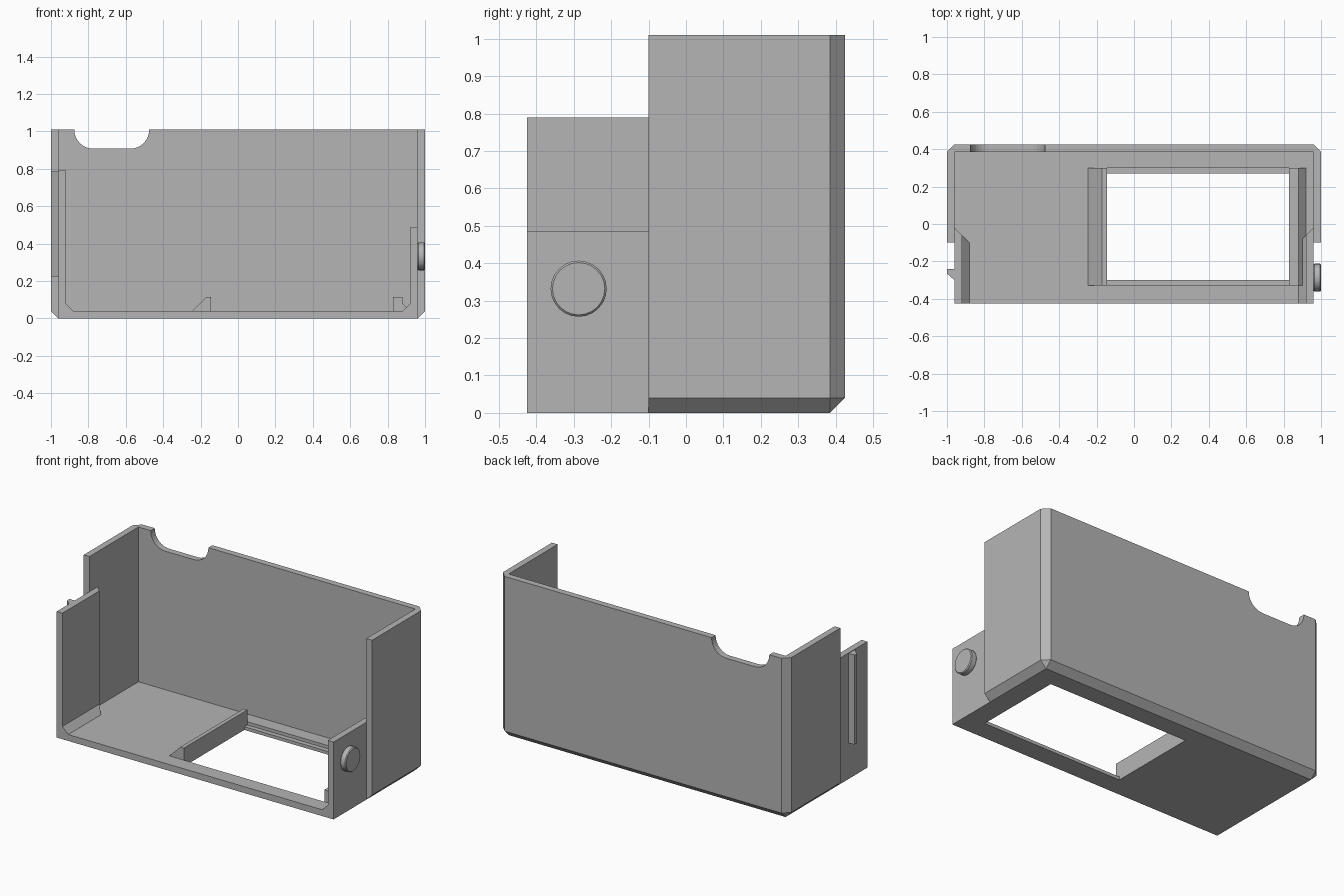
import bpy, bmesh, math

cube = bpy.data.objects.get("Cube")
if cube:
    bpy.data.objects.remove(cube, do_unlink=True)

grey = bpy.data.materials.new("light grey plastic")
grey.use_nodes = True
colour = (0.46, 0.46, 0.46, 1)
grey.diffuse_color = colour
grey.node_tree.nodes["Principled BSDF"].inputs["Base Color"].default_value = colour

W, WALL = 1.0, 0.04          # half width, wall thickness
INNER = W - WALL
FRONT, STEP, BACK, TOP = -0.425, -0.1, 0.425, 1.01


def finish(name, bm):
    bmesh.ops.recalc_face_normals(bm, faces=bm.faces)
    mesh = bpy.data.meshes.new(name)
    bm.to_mesh(mesh)
    bm.free()
    mesh.materials.append(grey)
    obj = bpy.data.objects.new(name, mesh)
    bpy.context.collection.objects.link(obj)
    return obj


def prism(name, pts, lo, hi, axis="y", end=None):
    """Extrude a profile along y (points are x,z) or z (points are x,y)."""
    bm = bmesh.new()

    def place(p, d):
        return (p[0], d, p[1]) if axis == "y" else (p[0], p[1], d)
    a = [bm.verts.new(place(p, lo)) for p in pts]
    b = [bm.verts.new(place(p, end(p) if end else hi)) for p in pts]
    bm.faces.new(a)
    bm.faces.new(b[::-1])
    for i in range(len(pts)):
        j = (i + 1) % len(pts)
        bm.faces.new((a[i], b[i], b[j], a[j]))
    return finish(name, bm)


def box(name, x0, x1, y0, y1, z0, z1):
    return prism(name, [(x0, y0), (x1, y0), (x1, y1), (x0, y1)], z0, z1, "z")


def combine(target, other, operation):
    mod = target.modifiers.new(operation.lower(), "BOOLEAN")
    mod.operation, mod.solver, mod.object = operation, "EXACT", other
    bpy.context.view_layer.objects.active = target
    bpy.ops.object.modifier_apply(modifier=mod.name)
    bpy.data.objects.remove(other, do_unlink=True)


# Outer shell with chamfered bottom and rear corners
case = box("case_shell", -W, W, STEP, BACK, 0, TOP)
bm = bmesh.new()
bm.from_mesh(case.data)


def chamfered(edge):
    mid = (edge.verts[0].co + edge.verts[1].co) / 2
    sides = [abs(mid.x) > W - 0.01, mid.y > BACK - 0.01, mid.z < 0.01]
    return sum(sides) == 2


bmesh.ops.bevel(bm, geom=[e for e in bm.edges if chamfered(e)],
                offset=WALL, segments=1, affect="EDGES")
bm.to_mesh(case.data)
bm.free()

# Cavity and narrower front floor
combine(case, box("cavity", -INNER, INNER, -1, BACK - WALL, WALL, 2), "DIFFERENCE")
combine(case, box("front_floor", -INNER, INNER, FRONT, 0, 0, WALL), "UNION")

# Front side tabs with tapered rear ends and a filleted foot
for side, height in ((-1, 0.79), (1, 0.485)):
    profile = [(INNER, 0), (0.88, 0), (0.88, WALL), (0.92, 0.08),
               (0.92, height), (INNER, height)]
    tab = prism("side_tab", [(side * x, z) for x, z in profile], FRONT, 0,
                end=lambda p: -0.02 - (INNER - abs(p[0])))
    combine(case, tab, "UNION")

# Rounded notch in the rear wall
r, left, right, low = 0.1, -0.875, -0.475, 0.908
notch = [(left, 1.2)]
for cx, start in ((left + r, 180), (right - r, 270)):
    for i in range(9):
        t = math.radians(start + i * 90 / 8)
        notch.append((cx + r * math.cos(t), low + r + r * math.sin(t)))
notch.append((right, 1.2))
combine(case, prism("notch", notch, 0.3, 0.6), "DIFFERENCE")

# Floor window with a shallow step at front and rear
combine(case, box("window", -0.145, 0.83, -0.3, 0.27, -0.1, 0.1), "DIFFERENCE")
combine(case, box("window_step", -0.145, 0.83, -0.33, 0.3, 0.02, 0.1), "DIFFERENCE")

# Rails on both sides of the window
prism("left_window_rail", [(0.83, WALL), (0.83, 0.115), (0.88, 0.115),
                           (0.88, 0.08), (0.92, WALL)], -0.33, 0.3)
prism("right_window_rail", [(-0.145, WALL), (-0.145, 0.115), (-0.17, 0.115),
                            (-0.245, WALL)], -0.33, 0.3)

# Catch ridge on the tall tab
prism("catch_ridge", [(-INNER, -0.24), (-W, -0.24), (-W, -0.265), (-INNER, -0.3)],
      0.225, 0.787, "z")

# Round button on the short tab
bpy.ops.mesh.primitive_cylinder_add(vertices=24, radius=0.075, depth=WALL,
                                    location=(W - WALL / 2, -0.287, 0.332),
                                    rotation=(0, math.pi / 2, 0))
button = bpy.context.object
button.name = "round_button"
button.data.materials.append(grey)
bevel = button.modifiers.new("rim", "BEVEL")
bevel.width, bevel.segments = 0.005, 1
bpy.ops.object.shade_smooth_by_angle(angle=math.radians(30))
